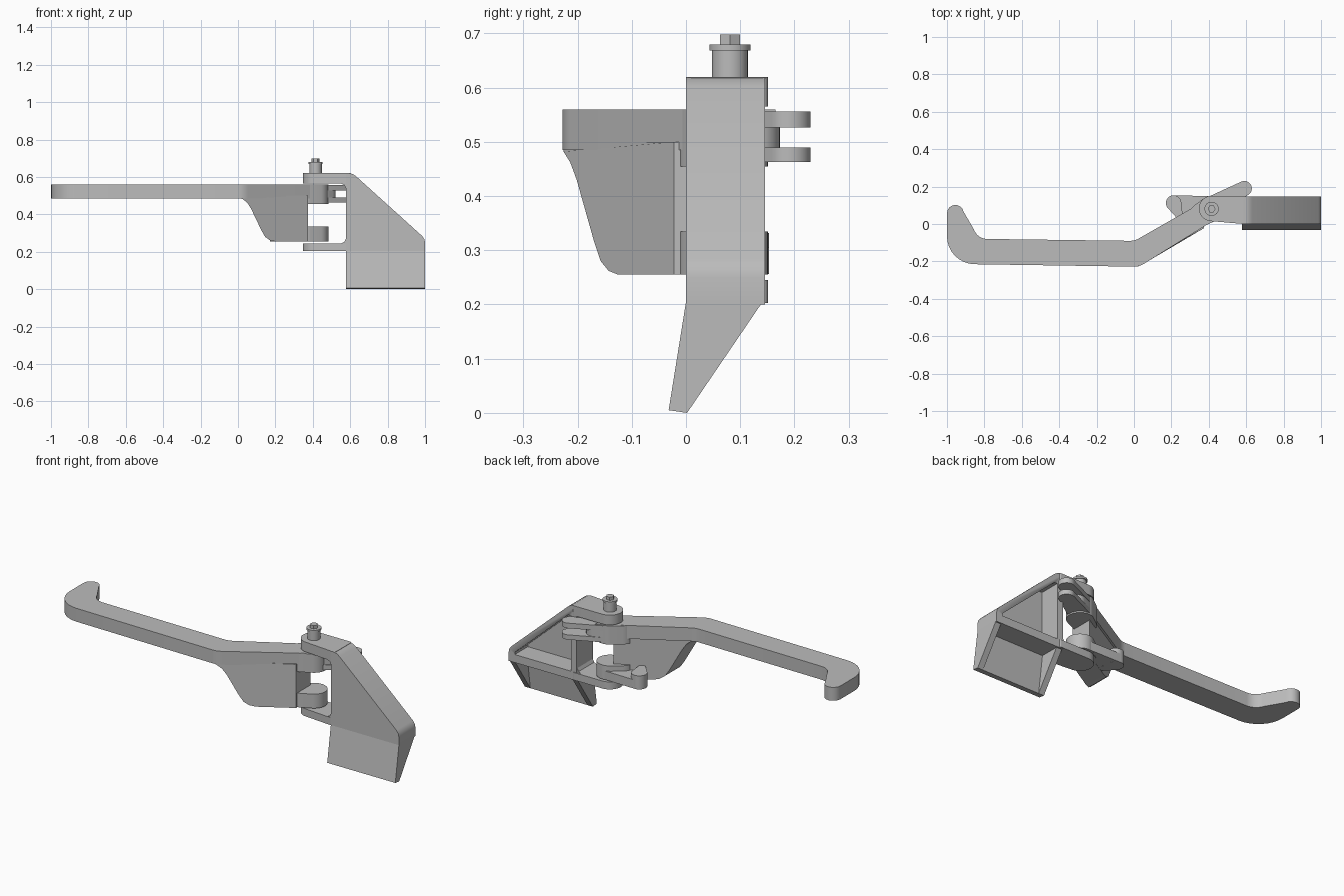
import bpy, bmesh, math
from mathutils import Vector
from mathutils.geometry import convex_hull_2d

if "Cube" in bpy.data.objects:
    bpy.data.objects.remove(bpy.data.objects["Cube"])

metal = bpy.data.materials.new("plain grey")
metal.diffuse_color = (0.5, 0.5, 0.5, 1)
metal.use_nodes = True
metal.node_tree.nodes["Principled BSDF"].inputs["Base Color"].default_value = metal.diffuse_color
PIVOT = (0.415, 0.083)


def solid(name, lower, upper):
    """Closed solid between two matching rings of 3D points."""
    bm = bmesh.new()
    a = [bm.verts.new(p) for p in lower]
    b = [bm.verts.new(p) for p in upper]
    bm.faces.new(a)
    bm.faces.new(b[::-1])
    n = len(a)
    for i in range(n):
        bm.faces.new((a[i], b[i], b[(i + 1) % n], a[(i + 1) % n]))
    bmesh.ops.recalc_face_normals(bm, faces=bm.faces[:])
    me = bpy.data.meshes.new(name)
    bm.to_mesh(me)
    bm.free()
    me.materials.append(metal)
    ob = bpy.data.objects.new(name, me)
    bpy.context.collection.objects.link(ob)
    bpy.ops.object.select_all(action='DESELECT')
    ob.select_set(True)
    bpy.context.view_layer.objects.active = ob
    bpy.ops.object.shade_smooth_by_angle(angle=math.radians(32))
    return ob


def prism(name, pts, axis, lo, hi):
    """Extrude a 2D profile along x, y or z."""
    def put(p, t):
        q = list(p)
        q.insert("xyz".index(axis), t)
        return q
    return solid(name, [put(p, lo) for p in pts], [put(p, hi) for p in pts])


def hull(name, circles, lo, hi, n=40):
    """Rounded link: plate wrapped around circles (x, y, radius)."""
    pts = [Vector((x + r * math.cos(2 * math.pi * i / n), y + r * math.sin(2 * math.pi * i / n)))
           for x, y, r in circles for i in range(n)]
    return prism(name, [tuple(pts[i]) for i in convex_hull_2d(pts)], 'z', lo, hi)


def arc(cx, cy, r, a0, a1, n=8):
    return [(cx + r * math.cos(math.radians(a0 + (a1 - a0) * i / n)),
             cy + r * math.sin(math.radians(a0 + (a1 - a0) * i / n))) for i in range(n + 1)]


# Lever arm: hooked tip, straight grip, diagonal to the pivot
arm = (arc(-0.955, 0.057, 0.045, 10, 180)
       + arc(-0.85, -0.065, 0.15, 180, 268)
       + arc(0.0, -0.128, 0.1, 270, 302)
       + [(0.46, 0.04), (0.45, 0.165)]
       + arc(-0.02, 0.0, 0.09, 300, 270, 4)
       + arc(-0.785, -0.005, 0.075, 268, 198))
prism("lever_arm", arm, 'z', 0.485, 0.56)

# Deep web under the diagonal part of the lever
web = [(0.0, 0.5), (0.0, 0.487), (0.025, 0.482), (0.05, 0.462), (0.07, 0.43), (0.125, 0.315),
       (0.145, 0.28), (0.17, 0.262), (0.2, 0.255), (0.375, 0.255), (0.375, 0.5)]
solid("lever_web",
      [(x, max(-0.226, -0.243 + 0.59 * x), z) for x, z in web],
      [(x, -0.105 + 0.57 * x, z) for x, z in web])

# Lever eyes above and below the gap, and the short rear tab
px, py = PIVOT
hull("lever_upper_eye", [(px, py, 0.068), (0.36, 0.05, 0.062)], 0.455, 0.5595)
hull("lever_lower_eye", [(px, py, 0.068), (0.36, 0.05, 0.062)], 0.2555, 0.335)
hull("rear_tab", [(px, py, 0.066), (0.212, 0.112, 0.041), (0.24, 0.05, 0.02)], 0.256, 0.305)
hull("rear_tab_lip", [(0.212, 0.112, 0.0412), (0.24, 0.05, 0.02)], 0.2558, 0.332)

# Fork behind the pivot: two tines and the root between them
for name, lo, hi in (("fork_lower_tine", 0.463, 0.49), ("fork_upper_tine", 0.527, 0.556)):
    hull(name, [(0.43, 0.1, 0.055), (0.59, 0.19, 0.04)], lo, hi)
hull("fork_root", [(0.43, 0.1, 0.055), (0.475, 0.127, 0.046)], 0.485, 0.53)

# Bracket frame with a triangular pocket open at the back
frame = prism("bracket_frame",
              [(0.577, 0.2), (1.0, 0.2), (1.0, 0.25), (0.996, 0.268), (0.985, 0.284),
               (0.632, 0.603), (0.615, 0.615), (0.595, 0.62), (0.577, 0.62)], 'y', 0.0, 0.146)
pocket = prism("pocket_cutter",
               [(0.612, 0.245), (0.962, 0.245), (0.962, 0.258), (0.63, 0.557), (0.612, 0.557)],
               'y', 0.03, 0.3)
cut = frame.modifiers.new("pocket", 'BOOLEAN')
cut.operation = 'DIFFERENCE'
cut.solver = 'EXACT'
cut.object = pocket
bpy.context.view_layer.objects.active = frame
bpy.ops.object.modifier_apply(modifier="pocket")
bpy.data.objects.remove(pocket)

# Lower skirt: slanted front plate with two tapering side walls
prism("skirt_plate", [(0.0, 0.205), (-0.032, 0.005), (0.002, 0.0), (0.032, 0.205)], 'x', 0.577, 1.0)
for name, lo in (("skirt_left_wall", 0.577), ("skirt_right_wall", 0.966)):
    prism(name, [(0.0, 0.205), (-0.032, 0.005), (0.002, 0.0), (0.138, 0.2), (0.146, 0.215)],
          'x', lo, lo + 0.034)

# Bracket ears above and below the lever, with small gussets
for name, lo, hi in (("bracket_upper_ear", 0.565, 0.62), ("bracket_lower_ear", 0.203, 0.245)):
    hull(name, [(px, py, 0.068), (0.59, 0.012, 0.012), (0.59, 0.139, 0.012)], lo, hi)
for name, z, s in (("upper_gusset", 0.566, -1), ("lower_gusset", 0.244, 1)):
    prism(name, [(0.578, z), (0.55, z), (0.568, z + 0.009 * s), (0.578, z + 0.028 * s)], 'y', 0.004, 0.142)

# Pivot bolt: collar, flange and hexagonal end
hull("bolt_collar", [(px, py - 0.002, 0.033)], 0.615, 0.67)
hull("bolt_flange", [(px, py - 0.002, 0.038)], 0.669, 0.68)
hull("bolt_hex_end", [(px, py - 0.002, 0.021)], 0.679, 0.698, n=6)
